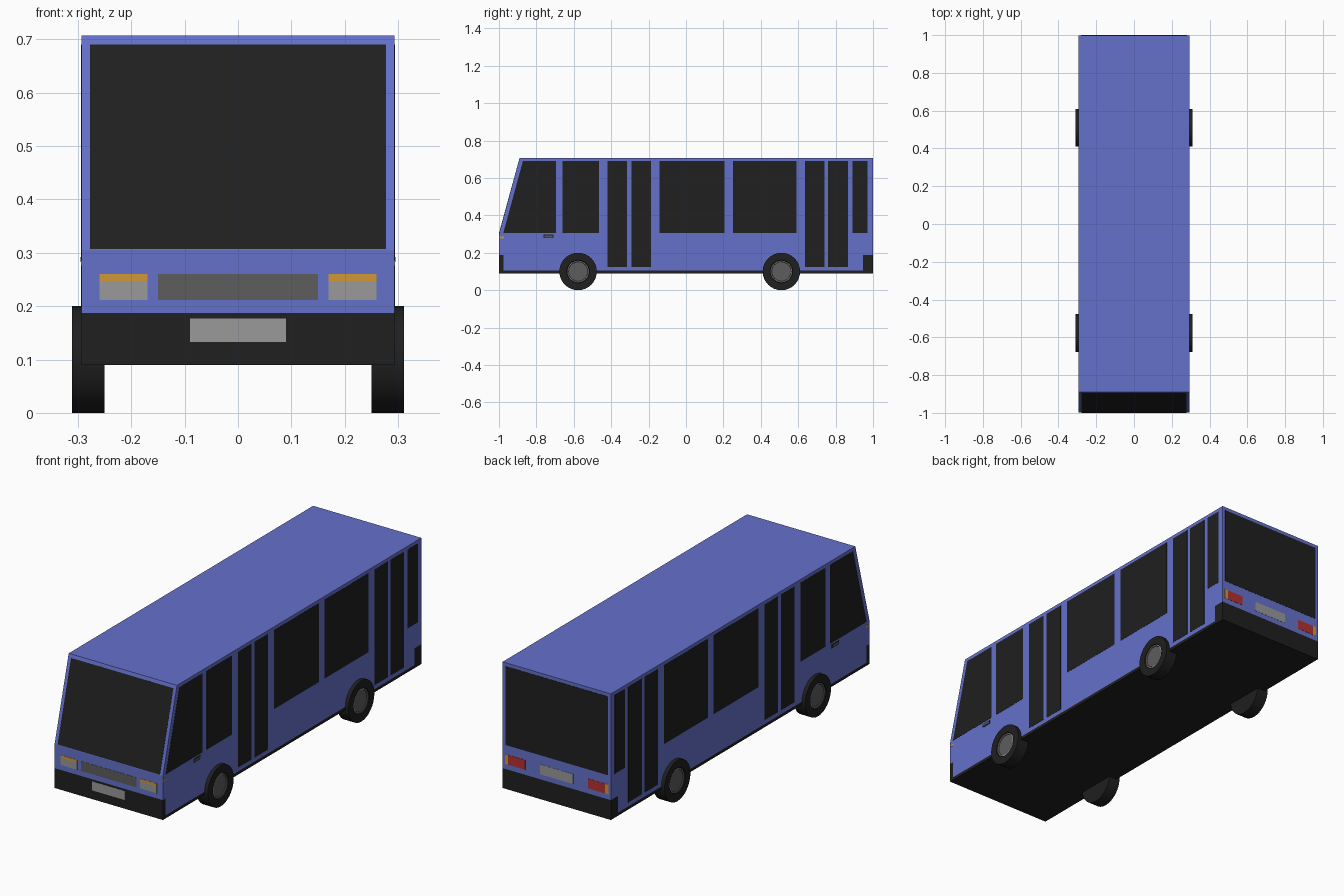
import bpy, bmesh, math
from mathutils import Vector

if "Cube" in bpy.data.objects:
    bpy.data.objects.remove(bpy.data.objects["Cube"])


def material(name, r, g, b):
    m = bpy.data.materials.new(name)
    m.diffuse_color = (r, g, b, 1)
    m.use_nodes = True
    m.node_tree.nodes["Principled BSDF"].inputs["Base Color"].default_value = m.diffuse_color
    return m


BLUE = material("blue_paint", 0.13, 0.165, 0.60)
BLACK = material("black", 0.014, 0.014, 0.014)
GREY = material("dark_grey", 0.11, 0.11, 0.11)
LIGHT = material("light_grey", 0.32, 0.32, 0.32)
ORANGE = material("orange", 0.62, 0.31, 0.04)
RED = material("red", 0.45, 0.03, 0.03)

W, L = 0.293, 0.999          # half width and half length of the body
Z0, SKIRT, BUMP, SILL, ROOF = 0.09, 0.105, 0.187, 0.305, 0.707
Z_WIN, Z_TOP, Z_DOOR = 0.305, 0.69, 0.125
SLOPE = (1.0 - 0.89) / (ROOF - SILL)


def finish(name, bm, mats):
    bmesh.ops.recalc_face_normals(bm, faces=bm.faces)
    me = bpy.data.meshes.new(name)
    bm.to_mesh(me)
    bm.free()
    for m in mats:
        me.materials.append(m)
    ob = bpy.data.objects.new(name, me)
    bpy.context.collection.objects.link(ob)
    return ob


def slab(name, points, extrude, mat):
    """Extrude a flat outline along a vector."""
    bm = bmesh.new()
    face = bm.faces.new([bm.verts.new(p) for p in points])
    out = bmesh.ops.extrude_face_region(bm, geom=[face], use_keep_orig=True)
    moved = [g for g in out["geom"] if isinstance(g, bmesh.types.BMVert)]
    bmesh.ops.translate(bm, verts=moved, vec=Vector(extrude))
    return finish(name, bm, [mat])


def across(name, yz, mat):
    """Side profile extruded over the full width."""
    slab(name, [(-W, y, z) for y, z in yz], (2 * W, 0, 0), mat)


def side_panel(name, yz, mat, out=0.001):
    """Thin panel on both long sides."""
    for s, tag in ((1, "right"), (-1, "left")):
        slab(f"{name}_{tag}", [(s * (W - 0.002), y, z) for y, z in yz],
             (s * (0.002 + out), 0, 0), mat)


def rect(a, b, c, d):
    return [(a, c), (b, c), (b, d), (a, d)]


def end_panel(name, end, x0, x1, z0, z1, mat):
    """Thin panel on the front (-1) or back (1) wall."""
    slab(name, [(x, end * (L - 0.002), z) for x, z in rect(x0, x1, z0, z1)],
         (0, end * 0.003, 0), mat)


# Body shell, floor and bumpers
across("body", [(-L, BUMP), (-L, SILL), (-0.89, ROOF), (L, ROOF), (L, BUMP),
                (0.945, BUMP), (0.945, SKIRT), (-0.977, SKIRT), (-0.977, BUMP)], BLUE)
across("floor_skirt", rect(-0.977, 0.945, Z0, SKIRT), BLACK)
across("front_bumper", rect(-L, -0.977, Z0, BUMP), BLACK)
across("rear_bumper", rect(0.945, L, Z0, BUMP), BLACK)

# Side windows and door panes
side_panel("cab_window", [(-0.977, Z_WIN), (-0.695, Z_WIN), (-0.695, Z_TOP), (-0.872, Z_TOP)], BLACK)
for i, (a, b) in enumerate([(-0.66, -0.465), (-0.142, 0.207), (0.25, 0.59), (0.89, 0.97)]):
    side_panel(f"side_window_{i + 1}", rect(a, b, Z_WIN, Z_TOP), BLACK)
for i, (a, b) in enumerate([(-0.42, -0.315), (-0.292, -0.187), (0.635, 0.74), (0.76, 0.865)]):
    side_panel(f"door_pane_{i + 1}", rect(a, b, Z_DOOR, Z_TOP), BLACK)

# Cab door handles and side markers
side_panel("handle_recess", rect(-0.762, -0.708, 0.278, 0.297), BLACK)
side_panel("door_handle", rect(-0.757, -0.713, 0.283, 0.292), GREY, 0.002)
side_panel("side_marker", rect(-0.997, -0.973, 0.276, 0.286), ORANGE)

# Sloped windscreen
normal = Vector((0, -1, SLOPE)).normalized()
screen = [Vector((x, -L + (z - SILL) * SLOPE, z)) - normal * 0.002
          for x, z in rect(-0.277, 0.277, 0.307, Z_TOP)]
slab("windscreen", screen, normal * 0.003, BLACK)

# Front and rear wall details
end_panel("rear_window", 1, -0.277, 0.277, Z_WIN, Z_TOP, BLACK)
end_panel("grille", -1, -0.15, 0.15, 0.212, 0.26, GREY)
end_panel("front_plate", -1, -0.09, 0.09, 0.133, 0.177, LIGHT)
end_panel("rear_plate", 1, -0.09, 0.09, 0.212, 0.26, LIGHT)
for s, tag in ((1, "right"), (-1, "left")):
    end_panel(f"headlight_{tag}", -1, s * 0.17, s * 0.26, 0.212, 0.246, LIGHT)
    end_panel(f"front_indicator_{tag}", -1, s * 0.17, s * 0.26, 0.246, 0.26, ORANGE)
    end_panel(f"tail_light_{tag}", 1, s * 0.17, s * 0.262, 0.212, 0.26, RED)
    end_panel(f"rear_indicator_{tag}", 1, s * 0.262, s * 0.28, 0.212, 0.26, ORANGE)


def wheel(name, s, y):
    """Lathed wheel: (radius, x) rings, material per band."""
    rings = [(0.1, 0.25), (0.1, 0.311), (0.061, 0.311), (0.058, 0.307),
             (0.053, 0.307), (0.051, 0.304), (0.025, 0.304)]
    bands = [0, 0, 0, 1, 2, 2]
    n = 32
    bm = bmesh.new()
    loops = [[bm.verts.new((s * x, y + r * math.cos(2 * math.pi * k / n),
                            0.1 + r * math.sin(2 * math.pi * k / n)))
              for k in range(n)] for r, x in rings]
    for a, b, mi in zip(loops, loops[1:], bands):
        for k in range(n):
            j = (k + 1) % n
            bm.faces.new((a[k], a[j], b[j], b[k])).material_index = mi
    bm.faces.new(loops[0])
    bm.faces.new(loops[-1]).material_index = 2
    ob = finish(name, bm, [BLACK, LIGHT, GREY])
    bpy.ops.object.select_all(action='DESELECT')
    ob.select_set(True)
    bpy.context.view_layer.objects.active = ob
    bpy.ops.object.shade_smooth_by_angle(angle=math.radians(30))


# Wheels
for s, tag in ((1, "right"), (-1, "left")):
    wheel(f"front_wheel_{tag}", s, -0.577)
    wheel(f"rear_wheel_{tag}", s, 0.51)
